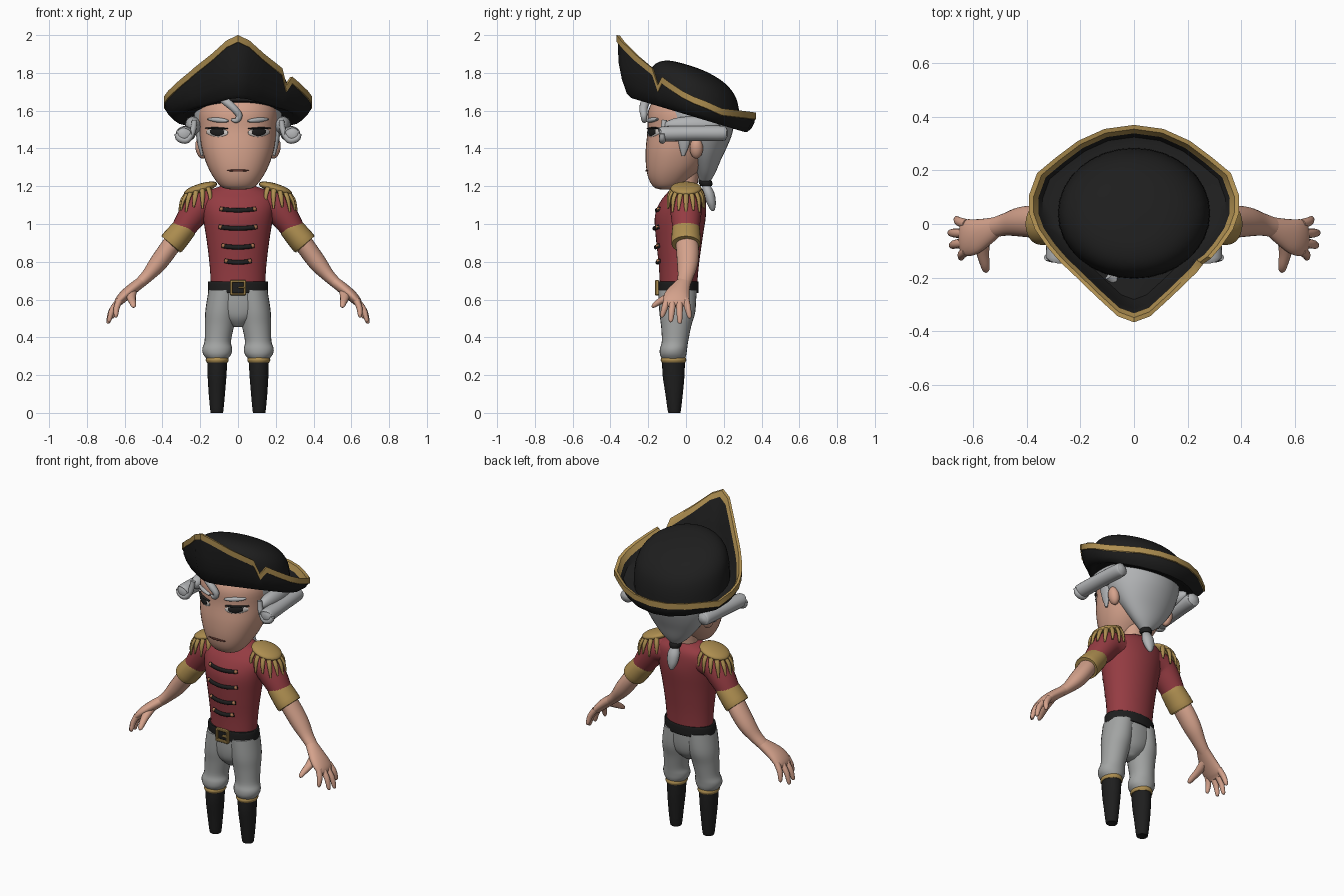
import bpy, bmesh, math
from mathutils import Vector, Matrix


def material(name, *rgb):
    m = bpy.data.materials.new(name)
    m.diffuse_color = (*rgb, 1)
    return m


RED = material("coat red", .30, .045, .055)
GOLD = material("gold trim", .42, .27, .08)
BLACK = material("black", .013, .013, .013)
SKIN = material("skin", .66, .36, .26)
HAIR = material("hair grey", .44, .45, .46)
CLOTH = material("breeches grey", .36, .37, .365)
WHITE = material("eye white", .62, .58, .55)
LIP = material("mouth brown", .12, .04, .03)
COPPER = material("copper buttons", .40, .17, .08)


def finish(name, bm, mats, mirror=False, angle=50):
    bmesh.ops.recalc_face_normals(bm, faces=bm.faces)
    me = bpy.data.meshes.new(name)
    bm.to_mesh(me)
    bm.free()
    for m in mats:
        me.materials.append(m)
    for p in me.polygons:
        p.use_smooth = True
    me.set_sharp_from_angle(angle=math.radians(angle))
    ob = bpy.data.objects.new(name, me)
    bpy.context.collection.objects.link(ob)
    if mirror:
        ob.modifiers.new("mirror", 'MIRROR').use_mirror_merge = False
    return ob


def skin(name, rings, mats, mirror=False, bands=(), angle=50):
    """Bridge equal rings of points; the listed bands take the second material."""
    bm = bmesh.new()
    vs = [[bm.verts.new(p) for p in r] for r in rings]
    n = len(rings[0])
    for i in range(len(vs) - 1):
        for j in range(n):
            k = (j + 1) % n
            f = bm.faces.new((vs[i][j], vs[i][k], vs[i + 1][k], vs[i + 1][j]))
            f.material_index = int(i in bands)
    bm.faces.new(vs[0])
    bm.faces.new(vs[-1])
    return finish(name, bm, mats, mirror, angle)


def smooth_path(pts, k=4):
    out = []
    for i in range(len(pts) - 1):
        a, b, c, d = (pts[max(i - 1, 0)], pts[i], pts[i + 1], pts[min(i + 2, len(pts) - 1)])
        for s in range(k):
            t = s / k
            out.append([.5 * (2*q + (r - p)*t + (2*p - 5*q + 4*r - w)*t*t + (3*q - p - 3*r + w)*t**3)
                        for p, q, r, w in zip(a, b, c, d)])
    return out + [list(pts[-1])]


def loft(name, pts, mat, ref=None, n=24, mirror=False, power=2, shear=0):
    """Elliptical rings (x, y, z, a, b): level, or square to the path with a along ref."""
    P = smooth_path(pts)
    rings = []
    for i, (x, y, z, a, b) in enumerate(P):
        u, v = Vector((1, 0, 0)), Vector((0, 1, 0))
        if ref:
            t = (Vector(P[min(i + 1, len(P) - 1)][:3]) - Vector(P[max(i - 1, 0)][:3])).normalized()
            u = Vector(ref)
            u = (u - t * u.dot(t)).normalized()
            v = t.cross(u)
        ring = []
        for j in range(n):
            w = 2 * math.pi * j / n
            c, s = math.cos(w), math.sin(w)
            q = Vector((x, y, z)) + u * max(a, .002) * math.copysign(abs(c)**(2/power), c) \
                + v * max(b, .002) * math.copysign(abs(s)**(2/power), s)
            q.z -= shear * q.y
            ring.append(q)
        rings.append(ring)
    return skin(name, rings, [mat], mirror)


def ellipsoid(name, loc, size, mat, tilt=0, mirror=False):
    bm = bmesh.new()
    bmesh.ops.create_uvsphere(bm, u_segments=20, v_segments=12, radius=1, matrix=Matrix.Translation(loc)
                              @ Matrix.Rotation(tilt, 4, 'Y') @ Matrix.Diagonal((*size, 1)))
    return finish(name, bm, [mat], mirror)


def box(name, loc, size, mat):
    bm = bmesh.new()
    bmesh.ops.create_cube(bm, size=1, matrix=Matrix.Translation(loc) @ Matrix.Diagonal((*size, 1)))
    bmesh.ops.bevel(bm, geom=bm.edges[:], offset=.003, segments=1, affect='EDGES')
    return finish(name, bm, [mat], angle=30)


def front_y(rings, x, z, p=2):
    """Front surface of a level loft."""
    for r, s in zip(rings, rings[1:]):
        if r[2] <= z <= s[2]:
            t = (z - r[2]) / (s[2] - r[2])
            cy, a, b = (r[i] + (s[i] - r[i]) * t for i in (1, 3, 4))
            return cy - b * (1 - min(1, abs(x / a))**p)**(1 / p)


# Boots, breeches and belt
loft("boot", [(.112, -.062, 0, .028, .027), (.112, -.062, .008, .034, .034), (.112, -.063, .1, .043, .046),
              (.111, -.066, .2, .05, .058), (.11, -.066, .275, .053, .06)], BLACK, mirror=True)
loft("boot_band", [(.11, -.066, .268, .056, .063), (.11, -.066, .28, .061, .068), (.11, -.066, .295, .056, .063)],
     GOLD, mirror=True)
loft("breeches_leg", [(.11, -.066, .285, .055, .06), (.11, -.068, .31, .074, .07), (.11, -.066, .34, .079, .072),
                      (.107, -.058, .38, .07, .07), (.098, -.052, .46, .077, .08), (.09, -.046, .54, .083, .096),
                      (.076, -.045, .65, .08, .1)], CLOTH, mirror=True)
loft("breeches_hips", [(0, -.05, .455, .03, .04), (0, -.047, .5, .1, .08), (0, -.045, .56, .15, .095),
                       (0, -.043, .65, .153, .1)], CLOTH)
loft("belt", [(0, -.042, .635, .152, .103), (0, -.042, .64, .159, .108), (0, -.042, .69, .159, .108),
              (0, -.042, .695, .152, .103)], BLACK, n=32)
for s in (-1, 1):
    box("buckle_side", (s * .036, -.153, .663), (.013, .02, .08), GOLD)
    box("buckle_bar", (0, -.153, .663 + s * .034), (.08, .02, .013), GOLD)
box("buckle_pin", (.018, -.155, .663), (.035, .02, .01), GOLD)

# Coat
coat = [(0, -.04, .66, .143, .098), (0, -.038, .78, .15, .106), (0, -.036, .92, .167, .123),
        (0, -.03, 1.04, .187, .135), (0, -.015, 1.12, .197, .12), (0, 0, 1.17, .165, .095), (0, 0, 1.205, .08, .07)]
loft("coat_body", coat, RED, n=36)
loft("sleeve", [(.11, 0, 1.11, .08, .075), (.19, 0, 1.1, .085, .08), (.245, 0, 1.04, .08, .074),
                (.3, 0, .96, .068, .06)], RED, (0, 1, 0), mirror=True)
loft("cuff", [(.272, 0, .988, .062, .055), (.278, 0, .983, .072, .063), (.348, 0, .9, .078, .069),
              (.353, 0, .894, .066, .057)], GOLD, (0, 1, 0), mirror=True)

# Coat fastenings
for z, w in ((1.08, .095), (.985, .1), (.885, .085), (.805, .07)):
    xs = [w * k / 6 for k in range(-6, 7)]
    loft("coat_braid", [(x, front_y(coat, x, z) - .006, z - .008 * (1 - (x / w)**2), .012, .009) for x in xs],
         BLACK, (0, 0, 1), n=10)
    ellipsoid("coat_button", (w - .008, front_y(coat, w, z) - .013, z), (.011, .01, .011), COPPER, mirror=True)

# Epaulettes with fringe
ellipsoid("epaulette_pad", (.198, 0, 1.188), (.092, .083, .026), GOLD, math.radians(17), True)
for k in range(11):
    f = math.radians(-120 + 24 * k)
    c, s = math.cos(f), math.sin(f)
    z = 1.18 - .025 * c
    end = .1 if k % 2 else .085
    loft("epaulette_fringe", [(.198 + .08*c, .074*s, z, .014, .01), (.198 + .1*c, .09*s, z - .035, .013, .01),
                              (.2 + .112*c, .096*s, z - end, .005, .005)], GOLD, (-s, c, 0), 8, True)

# Arms and hands
loft("forearm", [(.32, 0, .935, .055, .05), (.37, .008, .865, .06, .05), (.425, .008, .79, .055, .047),
                 (.48, -.002, .725, .042, .034), (.53, -.015, .678, .036, .028)], SKIN, (0, 1, 0), mirror=True)
loft("palm", [(.51, -.008, .695, .036, .028), (.555, -.03, .66, .052, .03), (.6, -.048, .622, .067, .029),
              (.632, -.052, .588, .067, .023), (.645, -.052, .565, .05, .012)], SKIN, (0, 1, 0), mirror=True)
for y0, y1, x1, z1 in ((.0, .018, .665, .5), (-.035, -.033, .688, .472), (-.07, -.08, .683, .48), (-.1, -.125, .648, .505)):
    xm, ym, zm = .632 + (x1 - .632) * .65, (y0 + y1) / 2, (.59 + z1) / 2 + .01
    loft("finger", [(.625, y0, .6, .018, .018), (xm, ym, zm, .017, .016), (x1 - .002, y1, z1 + .012, .012, .011),
                    (x1, y1, z1, .004, .004)], SKIN, (0, 1, 0), 12, True)
loft("thumb", [(.565, -.05, .645, .03, .024), (.565, -.105, .61, .024, .02), (.557, -.15, .583, .018, .016),
               (.553, -.172, .566, .013, .011), (.552, -.18, .56, .004, .004)], SKIN, (1, 0, 0), 12, True)

# Head
head = [(0, -.1, 1.183, .04, .035), (0, -.1, 1.195, .085, .07), (0, -.085, 1.24, .125, .113),
        (0, -.06, 1.31, .163, .152), (0, -.037, 1.4, .192, .176), (0, -.005, 1.5, .205, .198),
        (0, .01, 1.6, .21, .21), (0, .02, 1.68, .17, .17), (0, .02, 1.73, .08, .08)]
loft("head", head, SKIN, n=40, power=2.2)
loft("neck", [(0, 0, 1.12, .075, .065), (0, 0, 1.2, .07, .06), (0, 0, 1.32, .08, .08)], SKIN)
ellipsoid("ear", (.195, .055, 1.4), (.03, .035, .055), SKIN, .2, True)


def face_strip(name, x0, x1, z0, z1, half, thick, mat, mirror=True):
    pts = []
    for k in range(9):
        t = k / 8
        x, z = x0 + (x1 - x0) * t, z0 + (z1 - z0) * t
        pts.append((x, front_y(head, x, z, 2.2) - .003, z, half * math.sin(math.pi * (.06 + .88 * t))**.6, thick))
    loft(name, pts, mat, (0, 0, 1), 12, mirror)


face_strip("eye_white", .055, .165, 1.482, 1.488, .023, .004, WHITE)
face_strip("eye_iris", .072, .145, 1.486, 1.489, .024, .007, BLACK)
face_strip("upper_lid", .055, .168, 1.505, 1.508, .006, .009, BLACK)
face_strip("eyebrow", .05, .155, 1.545, 1.555, .013, .013, HAIR)
face_strip("mouth", -.056, .056, 1.283, 1.283, .006, .005, LIP, False)

# Hair: back mass, side rolls, forelock and tied tail
loft("hair_back", [(0, .1, 1.22, .025, .025), (0, .105, 1.27, .085, .05), (0, .1, 1.34, .145, .085),
                   (0, .085, 1.41, .19, .133), (0, .06, 1.48, .222, .185), (0, .05, 1.56, .235, .205),
                   (0, .03, 1.64, .215, .195), (0, .03, 1.7, .13, .13)], HAIR, n=32)
loft("hair_roll", [(.287, -.142, 1.475, .015, .015), (.287, -.132, 1.475, .038, .034), (.285, -.11, 1.477, .044, .04),
                   (.275, .05, 1.48, .044, .04), (.265, .19, 1.48, .042, .04), (.263, .212, 1.48, .033, .03),
                   (.262, .222, 1.48, .012, .01)], HAIR, (1, 0, 0), 20, True)
loft("roll_curl_end", [(.23, -.115, 1.55, .014, .014), (.24, -.12, 1.49, .016, .016), (.27, -.125, 1.445, .018, .018),
                       (.31, -.125, 1.452, .018, .018), (.325, -.125, 1.48, .012, .012)], HAIR, (0, 1, 0), 12, True)
ellipsoid("roll_root", (.235, .03, 1.52), (.045, .15, .05), HAIR, .3, True)
loft("sideburn", [(.19, -.015, 1.36, .006, .008), (.2, -.01, 1.42, .014, .028), (.21, -.01, 1.5, .016, .04)],
     HAIR, mirror=True)
loft("forelock", [(-.095, -.19, 1.67, .018, .018), (-.06, -.215, 1.645, .024, .022), (-.02, -.225, 1.61, .022, .02),
                  (.006, -.223, 1.575, .018, .018), (-.008, -.22, 1.548, .014, .014), (-.035, -.215, 1.552, .005, .006)],
     HAIR, (0, 1, 0), 14)
loft("hair_tie", [(0, .098, 1.24, .03, .03), (0, .103, 1.22, .036, .036), (0, .108, 1.2, .03, .03)], BLACK, n=16)
loft("hair_tail", [(0, .105, 1.21, .02, .02), (0, .12, 1.165, .036, .03), (0, .133, 1.115, .032, .025),
                   (0, .14, 1.08, .016, .014), (0, .143, 1.068, .004, .004)], HAIR, n=16)

# Hat: upturned brim with a gold edge, nicked on one side
rim_half = [(0, -.367, 2.0), (.06, -.345, 1.972), (.14, -.272, 1.9), (.235, -.18, 1.825), (.262, -.155, 1.80),
            (.288, -.128, 1.78), (.325, -.085, 1.748), (.37, -.02, 1.705), (.392, .04, 1.675), (.393, .105, 1.65),
            (.362, .19, 1.612), (.29, .25, 1.605), (.21, .31, 1.598), (.11, .355, 1.592), (0, .37, 1.59)]
nick = list(rim_half)
nick[4] = (.258, -.15, 1.735)
rim = nick + [(-x, y, z) for x, y, z in rim_half[-2:0:-1]]


def hat_ring(s, t, lift=0):
    ring = []
    for x, y, z in rim:
        y2 = .02 + (y - .02) * s
        base = 1.575 - .3 * y2
        ring.append(Vector((x * s, y2, base + (z - base) * t + lift)))
    return ring


skin("hat_brim", [hat_ring(.6, 0, .03), hat_ring(.8, 0, .005), hat_ring(.86, .06), hat_ring(.93, .28),
                  hat_ring(.975, .55), hat_ring(.985, 1, -.038), hat_ring(1, 1, -.036), hat_ring(1, 1),
                  hat_ring(.955, 1, -.003), hat_ring(.92, 1, -.03), hat_ring(.91, 1, -.036), hat_ring(.87, .3, .01),
                  hat_ring(.78, 0, .03), hat_ring(.6, 0, .04)],
     [BLACK, GOLD], bands=(5, 6, 7, 8, 9), angle=40)
loft("hat_crown", [(0, .04, 1.59, .285, .245), (0, .04, 1.69, .28, .24), (0, .035, 1.76, .258, .222),
                   (0, .025, 1.81, .205, .175), (0, .01, 1.838, .12, .1), (0, .005, 1.845, .02, .02)],
     BLACK, n=32, shear=.3)
